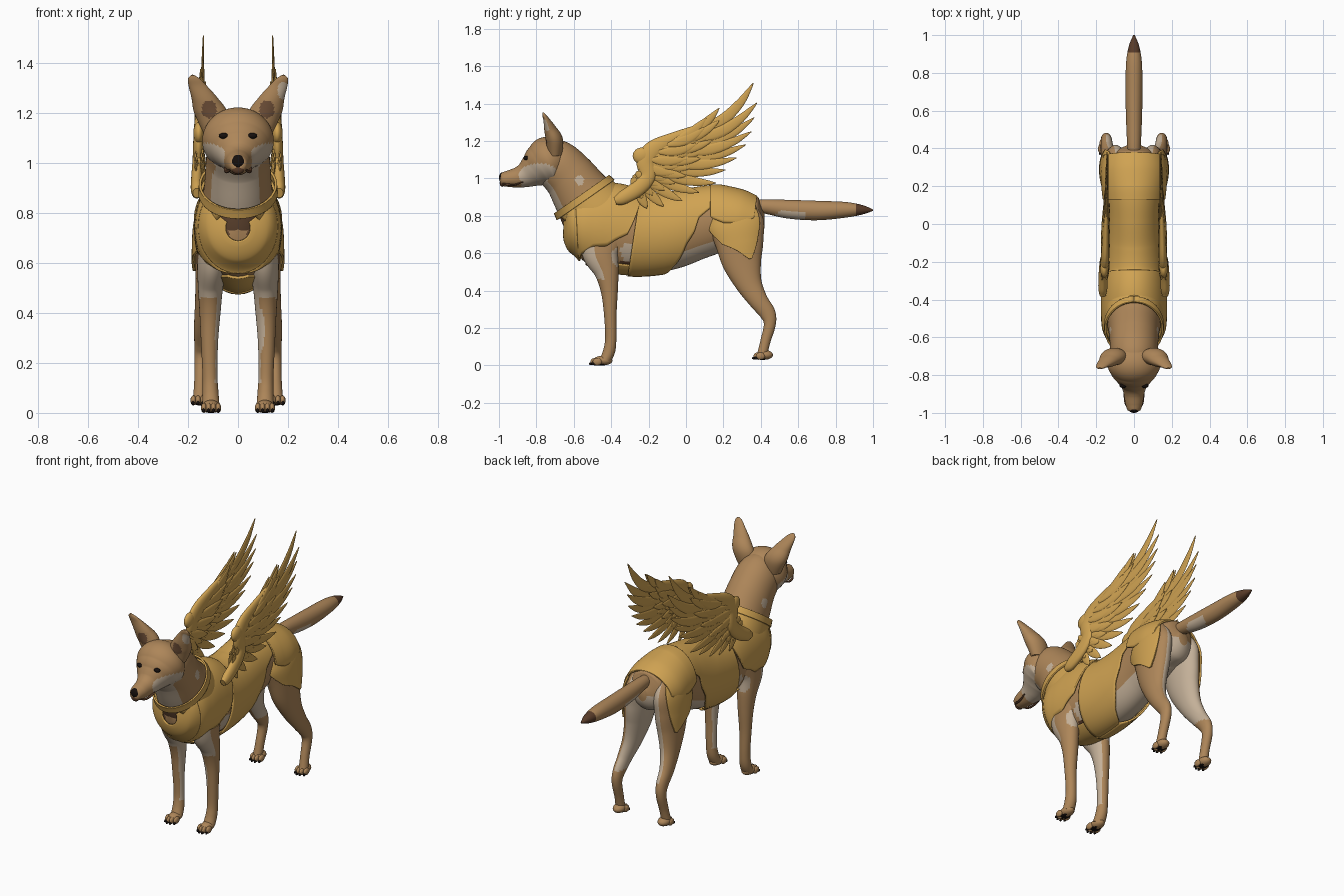
import bpy
import bmesh
from math import sin, cos, radians, tau, pi
from mathutils import Vector, Matrix

cube = bpy.data.objects.get("Cube")
if cube:
    bpy.data.objects.remove(cube, do_unlink=True)


def material(name, colour):
    mat = bpy.data.materials.new(name)
    mat.use_nodes = True
    mat.diffuse_color = (*colour, 1)
    mat.node_tree.nodes["Principled BSDF"].inputs["Base Color"].default_value = (*colour, 1)
    return mat


TAN = material("tan fur", (.42, .238, .1))
CREAM = material("cream fur", (.55, .435, .315))
GOLD = material("gold armour", (.63, .365, .085))
BROWN = material("dark brown fur", (.1, .045, .022))
UMBER = material("umber fur", (.16, .08, .04))
BLACK = material("black", (.008, .005, .004))


def finish(name, bm, mats, rule=None):
    bmesh.ops.recalc_face_normals(bm, faces=bm.faces)
    if rule:
        for face in bm.faces:
            face.material_index = int(rule(face.calc_center_median(), face.normal))
    mesh = bpy.data.meshes.new(name)
    bm.to_mesh(mesh)
    bm.free()
    for mat in mats:
        mesh.materials.append(mat)
    obj = bpy.data.objects.new(name, mesh)
    bpy.context.collection.objects.link(obj)
    return obj


def spline(secs, s):
    """Smooth section (x, y, z, half width, half depth) at position s."""
    last = len(secs) - 1
    s = max(0, min(last, s))
    i = min(int(s), last - 1)
    f = s - i
    a, b, c, d = (secs[max(0, min(last, k))] for k in range(i - 1, i + 3))
    return [q + f * .5 * (r - p + f * (2 * p - 5 * q + 4 * r - t + f * (3 * (q - r) + t - p)))
            for p, q, r, t in zip(a, b, c, d)]


def surface(secs, s, angle, side=1, off=0):
    x, y, z, rx, rn = spline(secs, s)
    before, after = spline(secs, s - .05), spline(secs, s + .05)
    t = Vector((0, after[1] - before[1], after[2] - before[2])).normalized()
    off *= min(1, max(rx, rn) / .05)
    rx, rn = max(rx, .002) + off, max(rn, .002) + off
    return Vector((side * (x + rx * sin(angle)), y - t.z * rn * cos(angle), z + t.y * rn * cos(angle)))


def centred(rows):
    return [(0, *row) for row in rows]


def tube(name, secs, mats, rule=None, side=1, steps=6, sides=32):
    bm = bmesh.new()
    count = (len(secs) - 1) * steps
    rings = [[bm.verts.new(surface(secs, k / steps, tau * j / sides, side)) for j in range(sides)]
             for k in range(count + 1)]
    for lo, hi in zip(rings, rings[1:]):
        for j in range(sides):
            n = (j + 1) % sides
            bm.faces.new((lo[j], lo[n], hi[n], hi[j]))
    bm.faces.new(rings[0])
    bm.faces.new(rings[-1])
    return finish(name, bm, mats, rule)


def plate(name, secs, rows, side=1, off=.014, shift=0, nu=40, nv=40):
    """Armour shell over a tube; rows give (position, start angle, end angle)."""
    bm = bmesh.new()
    grid = []
    for k in range(nu + 1):
        s = rows[0][0] + (rows[-1][0] - rows[0][0]) * k / nu
        lo, hi = next((p for p in zip(rows, rows[1:]) if s <= p[1][0]), (rows[-2], rows[-1]))
        f = (s - lo[0]) / (hi[0] - lo[0])
        a, b = (radians(lo[i] + f * (hi[i] - lo[i])) for i in (1, 2))
        grid.append([bm.verts.new(surface(secs, s, a + (b - a) * j / nv, side, off) + Vector((0, shift, 0)))
                     for j in range(nv + 1)])
    for lo, hi in zip(grid, grid[1:]):
        for j in range(nv):
            bm.faces.new((lo[j], lo[j + 1], hi[j + 1], hi[j]))
    obj = finish(name, bm, [GOLD])
    mod = obj.modifiers.new("thickness", "SOLIDIFY")
    mod.thickness = .01
    mod.offset = 0


def both_ways(rows):
    return [(s, -a, a) for s, a in rows]


def ball(name, loc, size, mat):
    bm = bmesh.new()
    bmesh.ops.create_uvsphere(bm, u_segments=20, v_segments=12, radius=1,
                              matrix=Matrix.Translation(loc) @ Matrix.Diagonal((*size, 1)))
    return finish(name, bm, [mat])


def in_oval(u, v, cu, cv, ru, rv):
    return ((u - cu) / ru) ** 2 + ((v - cv) / rv) ** 2 < 1


FUR = [TAN, CREAM, BROWN, UMBER]


def torso_rule(c, n):
    if c.y < -.56 and c.z > .69:
        return 0 if abs(c.x) < .035 and c.z < .745 else 3
    if -.36 < c.y < -.22 and c.z < .56:
        return 2
    return n.z < -.45 and c.y > -.2 or n.y > .4 and c.z < .78 or in_oval(c.y, c.z, -.31, .61, .04, .05)


# Torso
torso = centred([(-.65, .74, .006, .006), (-.62, .74, .1, .11), (-.56, .745, .14, .175), (-.48, .74, .15, .21),
                 (-.38, .725, .15, .225), (-.25, .7, .145, .21), (-.1, .71, .138, .2), (.05, .75, .13, .185),
                 (.18, .78, .133, .17), (.3, .79, .13, .14), (.38, .78, .1, .11), (.42, .78, .03, .04)])
tube("torso", torso, FUR, torso_rule, steps=10, sides=48)

# Neck and head
neck = centred([(-.42, .74, .145, .2), (-.49, .82, .146, .185), (-.555, .91, .135, .16),
                (-.625, 1.01, .128, .14), (-.7, 1.08, .12, .13), (-.75, 1.09, .08, .1)])
tube("neck", neck, FUR, lambda c, n: 3 if c.z < .81 and c.y < -.56 else
     n.y < -.5 and c.z < 1 and -.115 < c.x < .085
     or in_oval(c.y, c.z, -.57, .99, .025, .028), steps=24, sides=80)
head = centred([(-.63, 1.1, .05, .05), (-.67, 1.1, .115, .105), (-.73, 1.09, .143, .135), (-.78, 1.065, .126, .116),
                (-.82, 1.04, .096, .09), (-.86, 1.018, .068, .068), (-.9, 1.005, .054, .055),
                (-.95, .998, .046, .044), (-.985, .996, .034, .034), (-.994, .996, .015, .015)])
tube("head", head, FUR, lambda c, n: in_oval(c.y, c.z, -.785, 1.015, .11, .065) and abs(c.x) > .045
     or n.z < -.6 and c.y > -.88, steps=12, sides=64)
ball("nose", (0, -.98, 1.004), (.029, .02, .029), BLACK)
ball("mouth_front", (0, -.982, .975), (.025, .014, .02), BROWN)

# Ears, eyes and lips
ear = [(.088, -.7, 1.12, .05, .035), (.108, -.703, 1.2, .067, .046), (.134, -.725, 1.26, .052, .034),
       (.162, -.745, 1.31, .036, .018), (.176, -.758, 1.337, .024, .01), (.182, -.764, 1.352, .006, .004)]
lip = [(.03, -.98, .973, .004, .003), (.043, -.95, .966, .007, .006), (.047, -.915, .966, .008, .005),
       (.053, -.87, .982, .004, .003)]
for side, label in ((1, "left"), (-1, "right")):
    tube(label + "_ear", ear, FUR, lambda c, n: n.y < -.1 and (
        3 * in_oval(abs(c.x), c.z, .115, 1.215, .03, .036) or in_oval(c.x, c.z, .18, 1.29, .022, .035)),
         side, steps=12, sides=48)
    tube(label + "_lip", lip, [BROWN], side=side, sides=10)
    ball(label + "_eye", surface(head, 3.85, radians(145), side), (.019, .014, .012), BLACK)

# Tail with a dark tip
tail = centred([(.34, .85, .03, .03), (.42, .85, .036, .038), (.55, .835, .042, .05), (.7, .828, .045, .052),
                (.85, .832, .042, .042), (.94, .832, .028, .026), (1, .83, .004, .004)])
tube("tail", tail, FUR,
     lambda c, n: 2 if c.y > .91 else n.z < -.1 and in_oval(c.y, c.z, .56, .8, .08, .035), steps=10)

# Legs and paws
fore = [(.085, -.44, .8, .05, .1), (.096, -.45, .7, .058, .125), (.103, -.455, .6, .06, .1),
        (.11, -.425, .5, .05, .066), (.112, -.41, .4, .042, .046), (.114, -.405, .28, .034, .034),
        (.112, -.402, .15, .03, .03), (.11, -.41, .08, .032, .032), (.108, -.43, .03, .034, .03)]
hind = [(.085, .25, .86, .05, .1), (.095, .27, .76, .068, .145), (.102, .285, .66, .068, .13),
        (.11, .3, .55, .06, .105), (.125, .335, .44, .047, .072), (.14, .385, .35, .036, .052),
        (.145, .435, .28, .03, .043), (.148, .448, .22, .027, .032), (.15, .425, .13, .025, .027),
        (.153, .408, .06, .027, .027)]


def paw(name, side, x, y, z, length):
    ball(name, (side * x, y, z + .026), (.034, length, .026), TAN)
    ball(name + "_pad", (side * x, y - .01, z + .006), (.024, length * .7, .006), BLACK)
    for k in range(4):
        u = k - 1.5
        reach = y - length + .005 + abs(u) * .012
        ball(name + "_toe", (side * (x + u * .019), reach, z + .02), (.012, .025, .02), TAN)
        ball(name + "_claw", (side * (x + u * .02), reach - .022, z + .009), (.006, .011, .008), BLACK)


for side, label in ((1, "left"), (-1, "right")):
    tube(label + "_front_leg", fore, FUR,
         lambda c, n: n.x * side < -.65 and c.z > .12 or n.y < -.2 and c.z > .46
         or c.y < -.485 and c.z > .53 or n.y < 0 and in_oval(c.x, c.z, .09, .33, .016, .09)
         or in_oval(c.y, c.z, -.36, .58, .04, .05), side, steps=10, sides=40)
    tube(label + "_hind_leg", hind, FUR,
         lambda c, n: c.z > .3 and (n.x * side < -.4 or n.y > .5 and n.x * side < .3), side, steps=8, sides=40)
    paw(label + "_front_paw", side, .108, -.445, 0, .052)
    paw(label + "_hind_paw", side, .15, .42, .03, .045)
    # Pointed guard hanging over the thigh
    plate(label + "_thigh_plate", hind, [(.5, 30, 160), (1, 38, 165), (1.5, 42, 148), (2, 46, 130),
                                         (2.4, 52, 98), (2.9, 62, 70)], side, off=.01)

# Body armour: the bib leaves an open notch below the collar
plate("bib_plate", torso, [(.35, 62, 298), (.8, 50, 310), (1.2, 38, 322), (1.8, 10, 350)], off=.02, shift=-.008)
plate("chest_plate", torso, both_ways([(1.8, 180), (2.15, 138), (3, 118), (3.8, 112), (4.6, 92), (5, 45)]),
      off=.02, shift=-.008)
plate("belly_plate", torso, [(2.5, 165, 195), (3.5, 140, 220), (4.6, 140, 220), (5.2, 140, 220)], off=.006)
plate("girth_plate", torso, both_ways([(4.8, 180), (5.7, 180), (6, 150), (6.5, 115), (6.9, 100), (7.2, 80), (8, 62)]),
      off=.012)
rump = centred([(.13, .775, .153, .18), (.2, .775, .16, .177), (.28, .775, .163, .157), (.36, .765, .15, .13)])
plate("rump_plate", rump, both_ways([(0, 84), (1, 94), (2, 96), (3, 80)]), off=.008)
plate("shoulder_mantle", neck, [(.4, 60, 300), (1, 48, 312), (1.74, 25, 335)], off=.007)
plate("collar", neck, both_ways([(1.72, 180), (2.05, 180)]), off=.017)

# Wings: an arm carrying three layers of feathers
arm = [(.165, -.38, .88, .016, .02), (.165, -.34, .895, .024, .036), (.163, -.26, .945, .024, .042),
       (.16, -.205, 1.01, .022, .042), (.157, -.215, 1.09, .022, .05), (.153, -.17, 1.155, .022, .05),
       (.15, -.06, 1.215, .017, .033), (.147, .06, 1.265, .012, .022), (.145, .14, 1.31, .006, .008)]
tips = [(.36, 1.51), (.38, 1.405), (.365, 1.325), (.35, 1.25), (.32, 1.18), (.27, 1.11), (.21, 1.045),
        (.16, .975), (.07, .925), (-.02, .88), (-.12, .85), (-.21, .84)]


def feather(name, side, root, tip, x, width, bend):
    span = tip - root
    across = Vector((-span.y, span.x))
    secs = []
    for f, w in ((0, .4), (.25, .9), (.5, 1), (.75, .75), (.92, .35), (1, .05)):
        p = root + span * f - across * bend * sin(pi * f)
        secs.append((x - .012 * f, p.x, p.y, .006 * (.4 + .6 * w), width * w))
    tube(name, secs, [GOLD], side=side, steps=3, sides=12)


for side, label in ((1, "left"), (-1, "right")):
    tube(label + "_wing_arm", arm, [GOLD], side=side)
    ball(label + "_wing_wrist", (side * .157, -.235, 1.12), (.022, .05, .045), GOLD)
    for k, tip in enumerate(tips):
        f = k / (len(tips) - 1)
        root = Vector((-.02, 1.23)).lerp(Vector((-.26, .95)), f)
        span = Vector(tip) - root
        bend = .11 * (1 - f) + .02
        jog = .004 * (k % 2)
        feather(label + "_flight_feather", side, root, root + span, .15 + jog, .03 - .004 * f, bend)
        for layer, reach in ((1, .52), (2, .34)):
            for face in (-1, 1):
                start = root - span.normalized() * .03 * layer
                feather(label + "_covert_feather", side, start, root + span * reach,
                        .155 + jog + face * .006 * layer, .026, bend * .6)

# Smooth shading with sharp plate edges
bpy.ops.object.select_all(action="DESELECT")
for obj in bpy.context.collection.objects:
    if obj.type == "MESH":
        obj.select_set(True)
        bpy.context.view_layer.objects.active = obj
bpy.ops.object.shade_smooth_by_angle(angle=radians(40))
